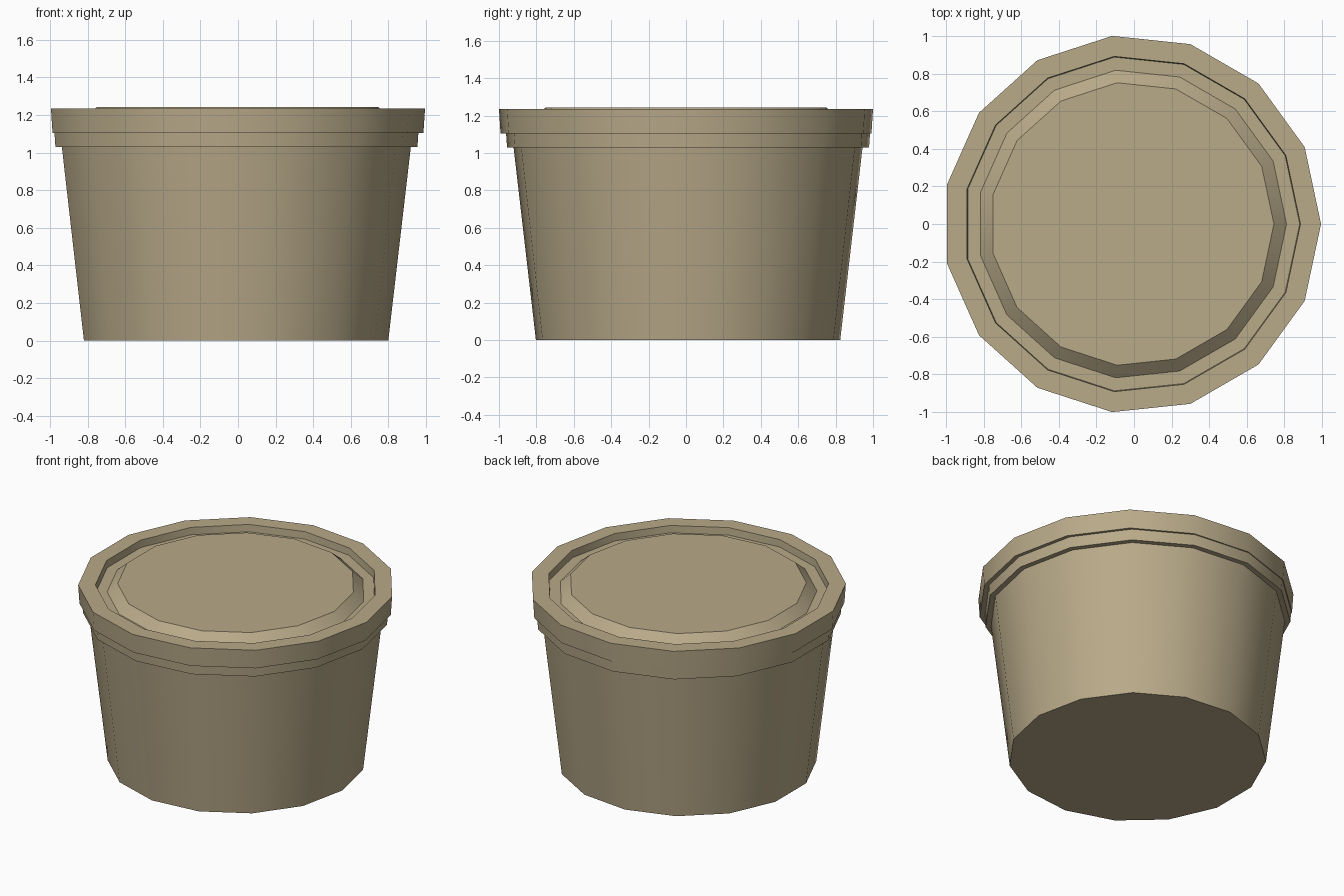
import bpy, bmesh
from math import cos, sin, tau, radians

if "Cube" in bpy.data.objects:
    bpy.data.objects.remove(bpy.data.objects["Cube"])

SIDES = 15

mat = bpy.data.materials.new("tan_plastic")
mat.diffuse_color = (0.48, 0.40, 0.25, 1)
mat.use_nodes = True
mat.node_tree.nodes["Principled BSDF"].inputs["Base Color"].default_value = mat.diffuse_color


def lathe(name, profile, cx, cy):
    """Closed solid turned from (radius, height) points, capped at both ends."""
    bm = bmesh.new()
    rings = [[bm.verts.new((cx + r * cos(tau * i / SIDES),
                            cy + r * sin(tau * i / SIDES), z))
              for i in range(SIDES)] for r, z in profile]
    for a, b in zip(rings, rings[1:]):
        for i in range(SIDES):
            j = (i + 1) % SIDES
            bm.faces.new((a[i], a[j], b[j], b[i]))
    bm.faces.new(rings[0][::-1])
    bm.faces.new(rings[-1])
    mesh = bpy.data.meshes.new(name)
    bm.to_mesh(mesh)
    bm.free()
    obj = bpy.data.objects.new(name, mesh)
    bpy.context.collection.objects.link(obj)
    mesh.materials.append(mat)
    bpy.ops.object.select_all(action='DESELECT')
    obj.select_set(True)
    bpy.context.view_layer.objects.active = obj
    bpy.ops.object.shade_smooth_by_angle(angle=radians(30))
    return obj


# tapered tub with the lip below the lid, sitting slightly off the lid's axis
lathe("tub", [(0.818, 0), (0.938, 1.03), (0.973, 1.03), (0.979, 1.115)],
      -0.019, 0.011)

# lid: outer rim, sunken groove, raised centre disc
lathe("lid", [(0.997, 1.105), (1.0055, 1.235), (0.896, 1.235), (0.892, 1.185),
              (0.822, 1.185), (0.755, 1.243)], -0.011, 0)
